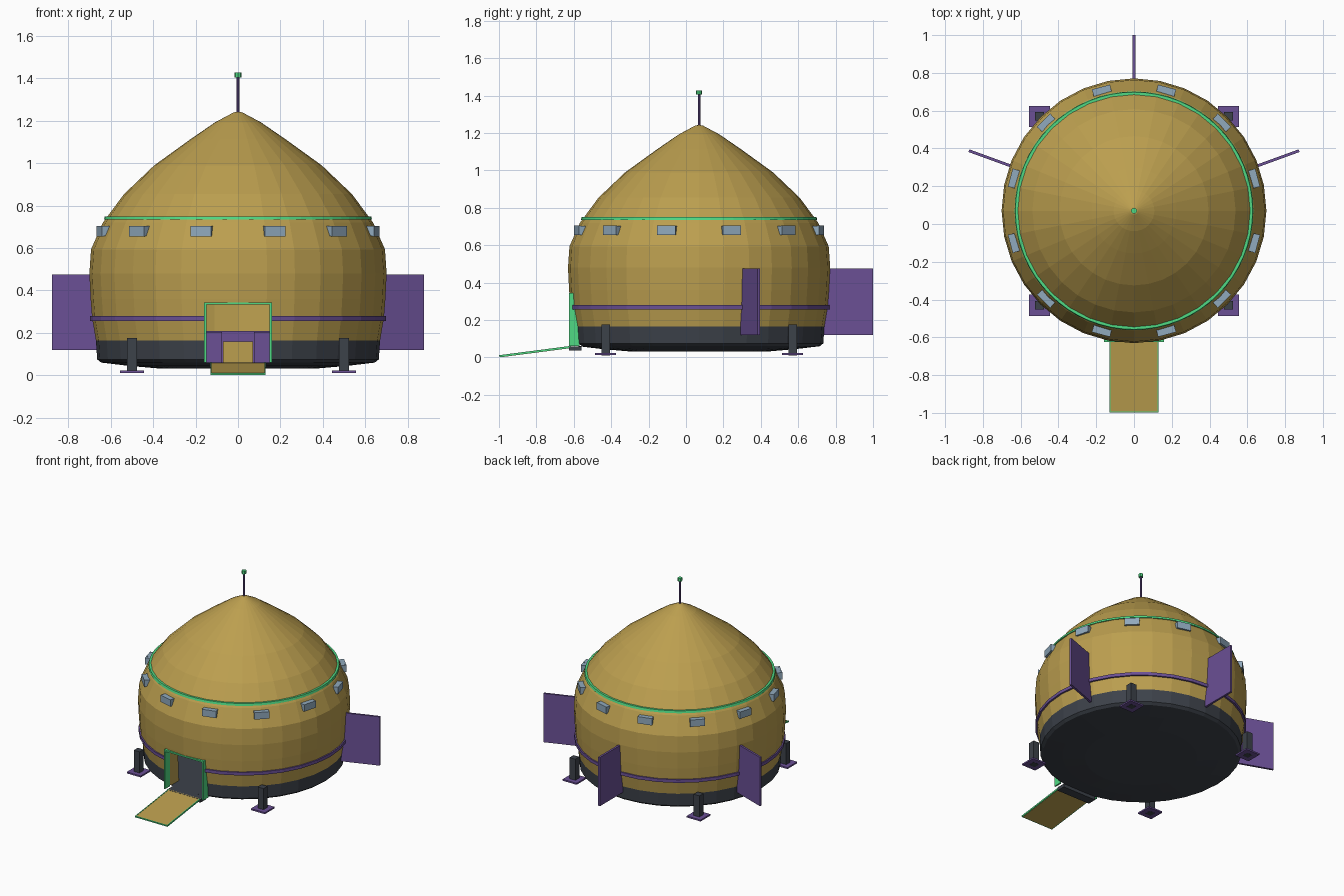
import bpy, bmesh, math
from mathutils import Matrix, Vector

if "Cube" in bpy.data.objects:
    bpy.data.objects.remove(bpy.data.objects["Cube"])

CY = 0.07  # hull centre along y


def mat(name, col):
    m = bpy.data.materials.new(name)
    m.diffuse_color = (*col, 1)
    m.use_nodes = True
    m.node_tree.nodes["Principled BSDF"].inputs["Base Color"].default_value = m.diffuse_color
    return m


GOLD = mat("gold", (0.50, 0.345, 0.078))
PURPLE = mat("purple", (0.145, 0.08, 0.30))
SLATE = mat("slate", (0.046, 0.054, 0.068))
GREEN = mat("green", (0.08, 0.70, 0.23))
GLASS = mat("window_blue", (0.28, 0.40, 0.51))


def finish(name, bm, *mats):
    bmesh.ops.recalc_face_normals(bm, faces=bm.faces)
    me = bpy.data.meshes.new(name)
    bm.to_mesh(me)
    bm.free()
    ob = bpy.data.objects.new(name, me)
    bpy.context.collection.objects.link(ob)
    for m in mats:
        me.materials.append(m)
    return ob


def box(name, lo, hi, m, xf=None):
    bm = bmesh.new()
    lo, hi = Vector(lo), Vector(hi)
    s = hi - lo
    bmesh.ops.create_cube(bm, size=1, matrix=Matrix.Translation((lo + hi) / 2) @ Matrix.Diagonal((*s, 1)))
    if xf:
        bm.transform(xf)
    return finish(name, bm, m)


def lathe(name, prof, segs, m, closed=False):
    """Revolve (radius, z) points about the hull axis."""
    bm = bmesh.new()
    rings = []
    for r, z in prof:
        if r == 0:
            rings.append([bm.verts.new((0, CY, z))] * segs)
        else:
            rings.append([bm.verts.new((r * math.cos(2 * math.pi * i / segs),
                                        CY + r * math.sin(2 * math.pi * i / segs), z)) for i in range(segs)])
    pairs = list(zip(rings, rings[1:])) + ([(rings[-1], rings[0])] if closed else [])
    for a, b in pairs:
        for i in range(segs):
            j = (i + 1) % segs
            vs = list(dict.fromkeys([a[i], a[j], b[j], b[i]]))
            bm.faces.new(vs)
    return finish(name, bm, m)


def cut(ob, cutter):
    md = ob.modifiers.new("cut", 'BOOLEAN')
    md.operation = 'DIFFERENCE'
    md.solver = 'EXACT'
    md.object = cutter
    dg = bpy.context.evaluated_depsgraph_get()
    me = bpy.data.meshes.new_from_object(ob.evaluated_get(dg))
    ob.modifiers.clear()
    ob.data = me


def around(deg):
    return Matrix.Translation((0, CY, 0)) @ Matrix.Rotation(math.radians(deg), 4, 'Z')


# Hull shell, hollowed and opened at the doorway
hull = lathe("hull", [(0, .032), (.37, .032), (.52, .045), (.645, .06), (.664, .075), (.67, .165),
                      (.688, .27), (.695, .36), (.701, .48), (.693, .594), (.637, .72), (.538, .854),
                      (.395, .99), (.226, 1.112), (.108, 1.193), (.02, 1.24), (0, 1.243)], 32, GOLD)
cavity = lathe("cavity_cutter", [(0, .06), (.56, .06), (.58, .5), (.5, .75), (.3, .95), (0, 1.1)], 32, GOLD)
door = box("door_cutter", (-.15, -.9, .0605), (.15, -.3, .333), GOLD)
belt = lathe("belt_ring", [(.68, .257), (.698, .257), (.698, .28), (.68, .28)], 32, PURPLE, True)
cut(hull, cavity)
cut(hull, door)
cut(belt, door)
for c in (cavity, door):
    bpy.data.objects.remove(c)

# Slate base band, underside and floor; gold elsewhere
hull.data.materials.clear()
hull.data.materials.append(GOLD)
hull.data.materials.append(SLATE)
for p in hull.data.polygons:
    c, n = p.center, p.normal
    r = math.hypot(c.x, c.y - CY)
    jamb = abs(n.x) > .99 and abs(c.x) < .155
    inner_wall = r < .6 and n.z > -.5 and n.z < .9 and c.z > .055
    p.material_index = 1 if c.z < .166 and not jamb and not inner_wall else 0
    p.use_smooth = False

# Thin glowing ring below the roof
lathe("roof_ring", [(.605, .734), (.632, .734), (.628, .75), (.605, .75)], 64, GREEN, True)

# Twelve window plates
for k in range(12):
    box(f"window_{k + 1}", (.669, -.05, .655), (.678, .05, .705), GLASS, around(15 + 30 * k))
    box(f"window_mount_{k + 1}", (.63, -.049, .656), (.669, .049, .704), GLASS, around(15 + 30 * k))

# Three fins
for k, a in enumerate((20, 90, 160)):
    box(f"fin_{k + 1}", (.65, -.0075, .12), (.93, .0075, .475), PURPLE, around(a))

# Four legs with feet
for k, (sx, sy) in enumerate(((1, 1), (1, -1), (-1, 1), (-1, -1))):
    x, y = .5 * sx, CY + .5 * sy
    box(f"leg_{k + 1}", (x - .023, y - .023, .011), (x + .023, y + .023, .177), SLATE)
    box(f"foot_{k + 1}", (x - .056, y - .056, .012), (x + .056, y + .056, .023), PURPLE)

# Door frame
for s in (-1, 1):
    a, b = sorted((.149 * s, .16 * s))
    box("door_frame_left" if s < 0 else "door_frame_right", (a, -.626, .06), (b, -.57, .344), GREEN)
box("door_frame_top", (-.149, -.626, .333), (.149, -.575, .344), GREEN)
box("door_sill", (-.135, -.625, .036), (.135, -.56, .0595), SLATE)

# Ramp with green edge strips
ang = math.atan2(.05, .385)
ramp_xf = Matrix.Translation((0, -.615, .06)) @ Matrix.Rotation(ang, 4, 'X')
L = .387
box("ramp", (-.124, -L + .006, -.010), (.124, 0, 0), GOLD, ramp_xf)
for s in (-1, 1):
    a, b = sorted((.124 * s, .13 * s))
    box("ramp_edge_left" if s < 0 else "ramp_edge_right", (a, -L, -.009), (b, 0, .002), GREEN, ramp_xf)
box("ramp_edge_end", (-.124, -L, -.009), (.124, -L + .006, .001), GREEN, ramp_xf)

# Interior consoles and seat
box("console_back", (-.22, .36, .06), (.22, .44, .21), PURPLE)
for s in (-1, 1):
    a, b = sorted((.075 * s, .22 * s))
    box("console_left" if s < 0 else "console_right", (a, .1, .06), (b, .36, .205), PURPLE)
box("seat", (-.07, .2, .06), (.07, .34, .16), GOLD)

# Antenna
lathe("antenna_pole", [(0, 1.22), (.007, 1.22), (.007, 1.41), (0, 1.41)], 8, PURPLE)
lathe("antenna_tip", [(0, 1.405), (.016, 1.405), (.016, 1.428), (0, 1.428)], 8, GREEN)
